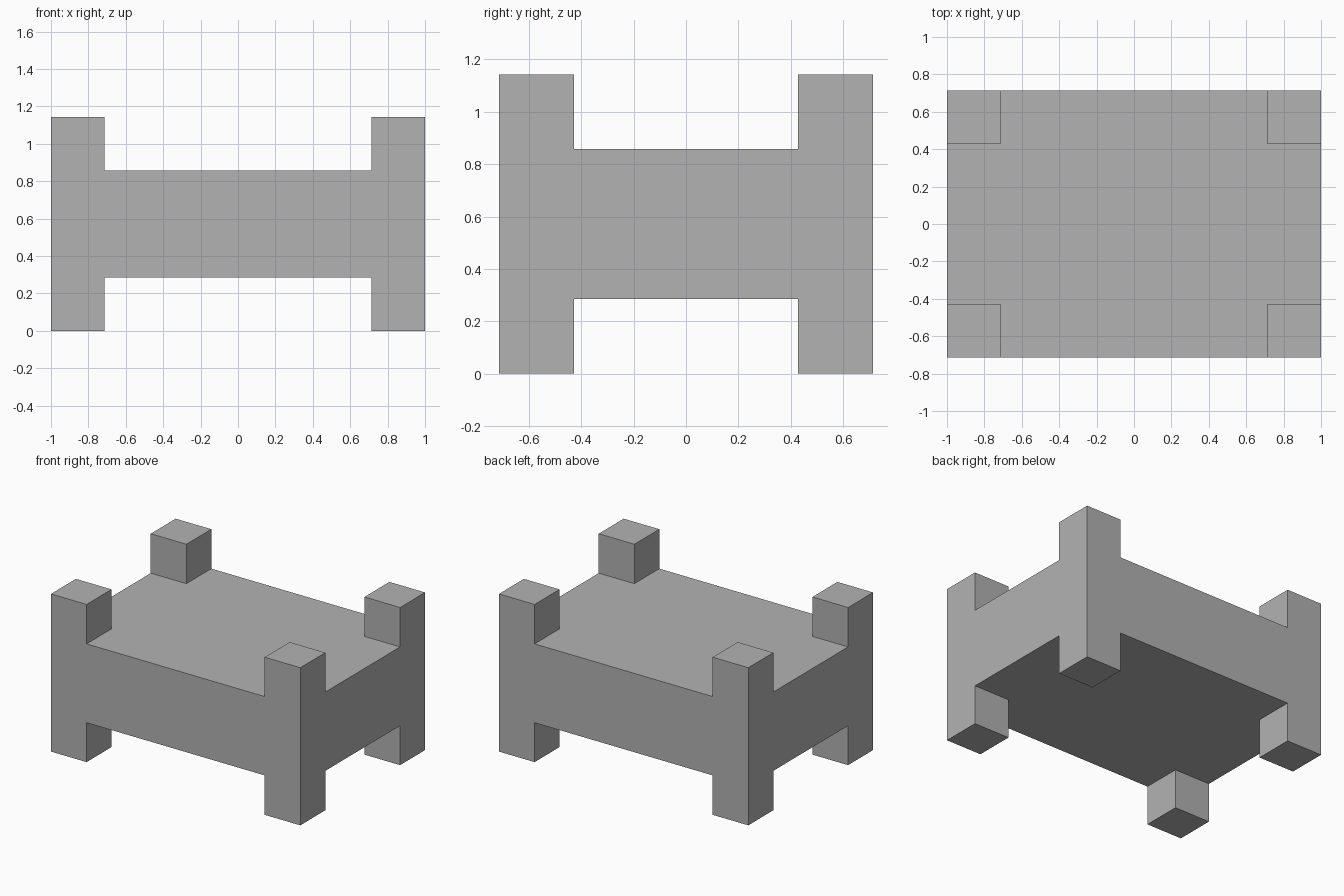
import bpy
import bmesh

cube = bpy.data.objects.get("Cube")
if cube:
    bpy.data.objects.remove(cube, do_unlink=True)

U = 2 / 7                      # module: post width and height step
HALF_X, HALF_Y = 3.5 * U, 2.5 * U

# Single plain grey
grey = bpy.data.materials.new("plain_grey")
grey.use_nodes = True
colour = (0.448, 0.448, 0.448, 1)
grey.diffuse_color = colour
grey.node_tree.nodes["Principled BSDF"].inputs["Base Color"].default_value = colour

# Solid slab for the bed body
bm = bmesh.new()
bmesh.ops.create_cube(bm, size=1)
for v in bm.verts:
    v.co.x *= 2 * HALF_X
    v.co.y *= 2 * HALF_Y
    v.co.z = 2 * U + v.co.z * 2 * U

# Cut lines along the inner sides of the corner posts
for axis, half in (((1, 0, 0), HALF_X), ((0, 1, 0), HALF_Y)):
    for side in (-1, 1):
        bmesh.ops.bisect_plane(
            bm, geom=bm.verts[:] + bm.edges[:] + bm.faces[:],
            plane_co=[side * (half - U) * a for a in axis], plane_no=axis)

# Pull the corner faces up into posts and down into feet
bm.normal_update()
corners = []
for f in bm.faces:
    c = f.calc_center_median()
    if abs(f.normal.z) > 0.9 and abs(c.x) > HALF_X - U and abs(c.y) > HALF_Y - U:
        corners.append((f, 1 if f.normal.z > 0 else -1))
for face, direction in corners:
    new = bmesh.ops.extrude_discrete_faces(bm, faces=[face])["faces"][0]
    bmesh.ops.translate(bm, verts=new.verts[:], vec=(0, 0, direction * U))

# Merge the flat neighbours into clean panels
bmesh.ops.dissolve_limit(bm, angle_limit=0.01, verts=bm.verts[:], edges=bm.edges[:])
bmesh.ops.recalc_face_normals(bm, faces=bm.faces[:])

mesh = bpy.data.meshes.new("bed_frame")
bm.to_mesh(mesh)
bm.free()
mesh.materials.append(grey)
bpy.context.collection.objects.link(bpy.data.objects.new("bed_frame", mesh))
